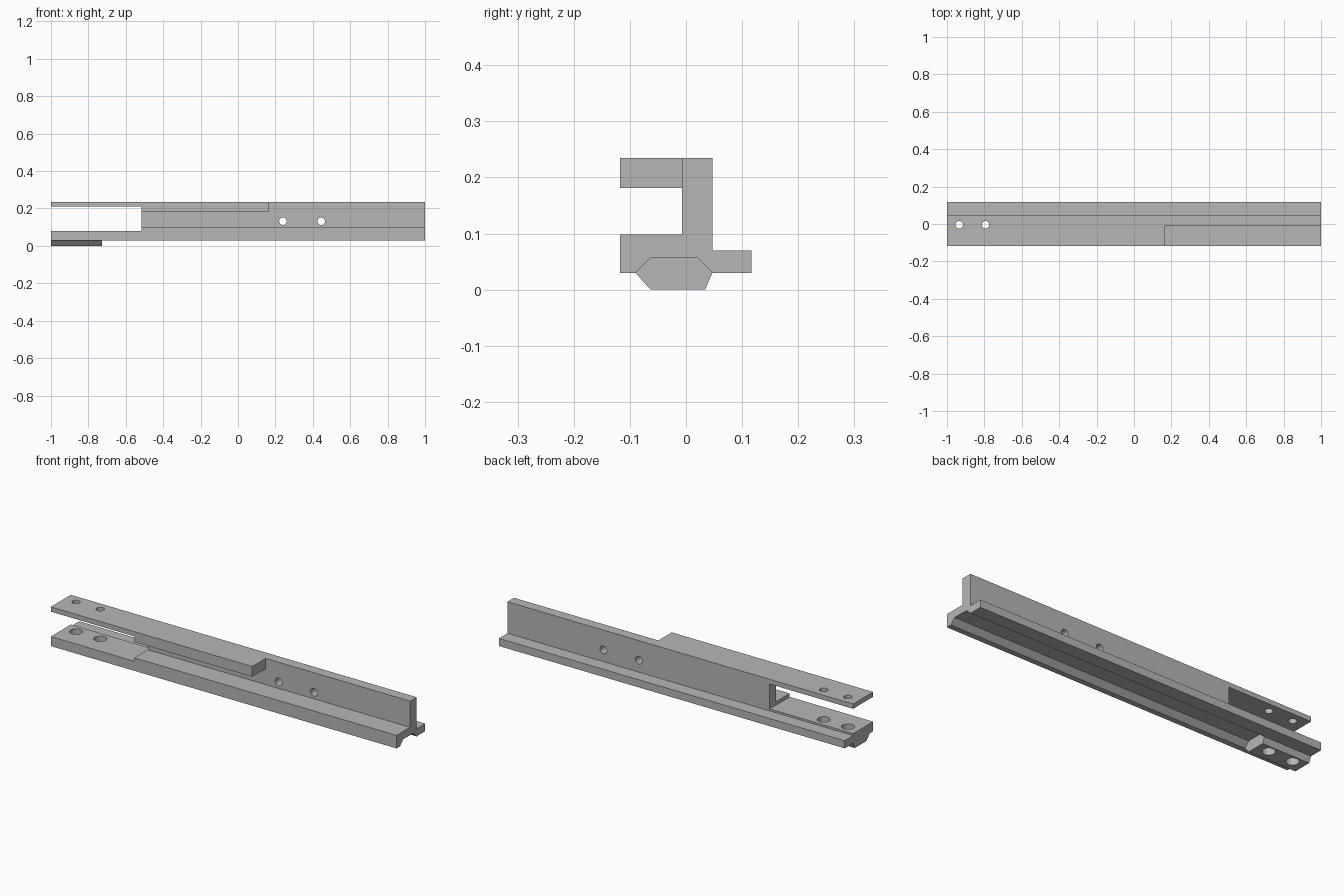
import bpy, bmesh, math

cube = bpy.data.objects.get("Cube")
if cube:
    bpy.data.objects.remove(cube, do_unlink=True)

# Single grey material
grey = bpy.data.materials.new("plain_grey")
grey.use_nodes = True
colour = (0.47, 0.47, 0.47, 1)
grey.diffuse_color = colour
grey.node_tree.nodes["Principled BSDF"].inputs["Base Color"].default_value = colour


def add_object(name, bm):
    bmesh.ops.recalc_face_normals(bm, faces=bm.faces)
    mesh = bpy.data.meshes.new(name)
    bm.to_mesh(mesh)
    bm.free()
    mesh.materials.append(grey)
    obj = bpy.data.objects.new(name, mesh)
    bpy.context.collection.objects.link(obj)
    return obj


def extrude_x(name, profile, x0, x1):
    """Extrude a (y, z) outline along x."""
    bm = bmesh.new()
    face = bm.faces.new([bm.verts.new((x0, y, z)) for y, z in profile])
    new = bmesh.ops.extrude_face_region(bm, geom=[face])["geom"]
    verts = [v for v in new if isinstance(v, bmesh.types.BMVert)]
    bmesh.ops.translate(bm, verts=verts, vec=(x1 - x0, 0, 0))
    return add_object(name, bm)


def box_cutter(name, x0, x1, y0, y1, z0, z1):
    return extrude_x(name, [(y0, z0), (y1, z0), (y1, z1), (y0, z1)], x0, x1)


def hole_cutter(name, radius, depth, location, tilt=0):
    bm = bmesh.new()
    bmesh.ops.create_cone(bm, cap_ends=True, segments=32, radius1=radius,
                          radius2=radius, depth=depth)
    obj = add_object(name, bm)
    obj.location = location
    obj.rotation_euler.x = tilt
    return obj


# Full section of the rail, with the foot and the upper flange
FRONT, WEB_FRONT, WEB_BACK, BACK = -0.118, -0.007, 0.047, 0.117
BASE, TOP = 0.03, 0.235
section = [(FRONT, BASE), (-0.09, BASE), (-0.063, 0), (0.034, 0),
           (WEB_BACK, BASE), (BACK, BASE), (BACK, 0.07), (WEB_BACK, 0.07),
           (WEB_BACK, TOP), (FRONT, TOP), (FRONT, 0.181), (WEB_FRONT, 0.181),
           (WEB_FRONT, 0.098), (FRONT, 0.098)]
rail = extrude_x("slide_rail", section, -1, 1)

# Underside groove, leaving the foot at the right end
groove = [(-0.3, BASE), (-0.09, BASE), (-0.063, 0.057), (0.02, 0.057),
          (WEB_BACK, BASE), (0.3, BASE), (0.3, -0.1), (-0.3, -0.1)]
cutters = [
    extrude_x("groove_cutter", groove, -0.727, 1.1),
    box_cutter("flange_cutter", 0.165, 1.1, -0.3, WEB_FRONT, 0.15, 0.3),
    box_cutter("window_cutter", -1.1, -0.517, -0.3, 0.3, 0.08, 0.21),
]

# Vertical holes: narrow in the top plate, wide through the base
for x in (-0.934, -0.794):
    cutters.append(hole_cutter("top_hole_cutter", 0.02, 0.2, (x, -0.004, 0.23)))
    cutters.append(hole_cutter("base_hole_cutter", 0.031, 0.22, (x, -0.004, 0.02)))

# Cross holes through the web
for x in (0.24, 0.445):
    cutters.append(hole_cutter("web_hole_cutter", 0.02, 0.3, (x, 0, 0.132), math.pi / 2))

bpy.ops.object.select_all(action="DESELECT")
bpy.context.view_layer.objects.active = rail
rail.select_set(True)
for cutter in cutters:
    cutter.hide_render = True
    mod = rail.modifiers.new(cutter.name, "BOOLEAN")
    mod.operation = "DIFFERENCE"
    mod.solver = "EXACT"
    mod.object = cutter
    bpy.ops.object.modifier_apply(modifier=mod.name)
for cutter in cutters:
    bpy.data.objects.remove(cutter, do_unlink=True)

bpy.ops.object.shade_smooth_by_angle(angle=math.radians(30))
